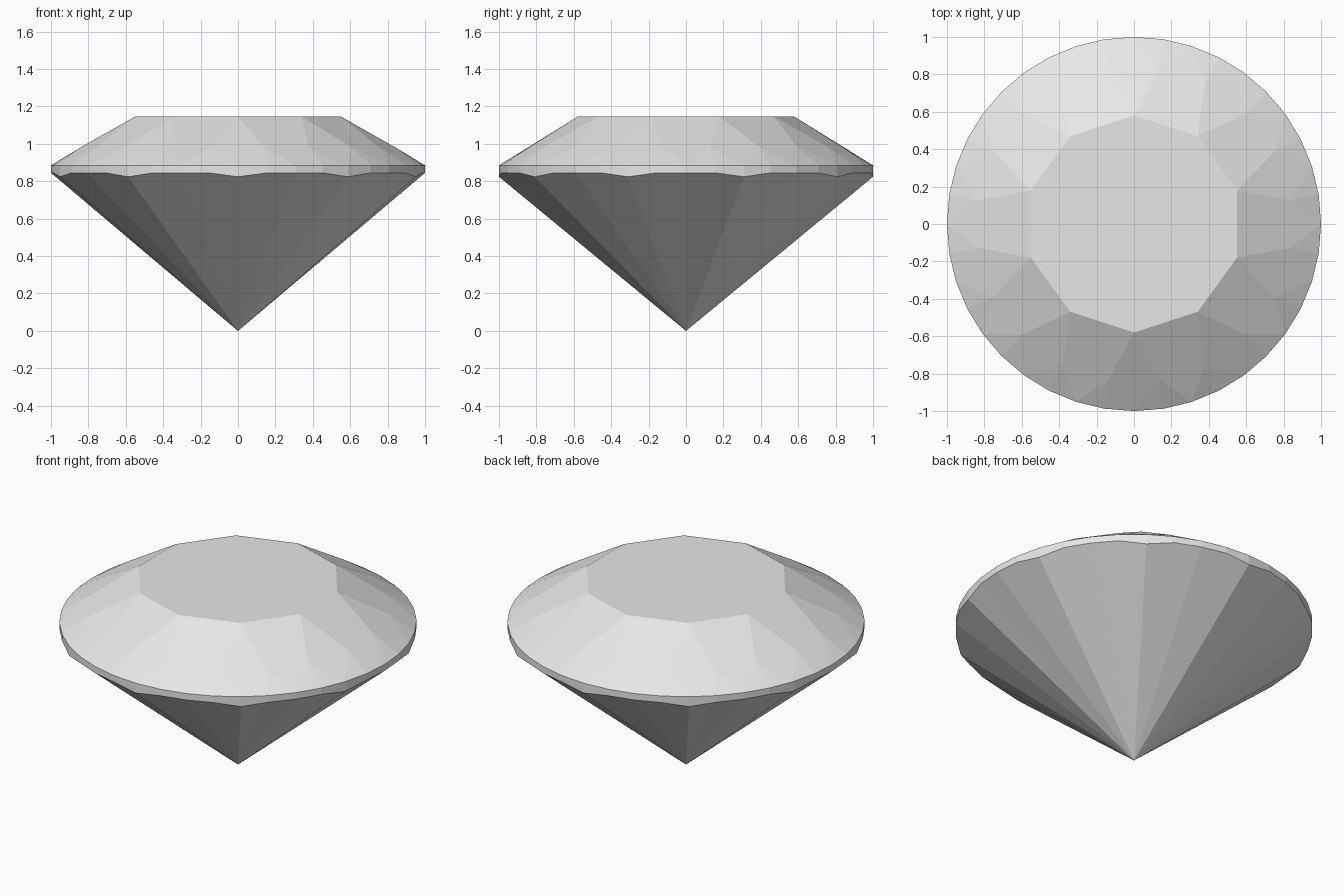
import bpy
import bmesh
from math import radians, sin, cos

cube = bpy.data.objects.get("Cube")
if cube:
    bpy.data.objects.remove(cube, do_unlink=True)

FOLDS = 10            # sides of the flat table
SEGMENTS = FOLDS * 4  # sides of the girdle
STEP = 360 / SEGMENTS
START = 90            # a table corner points along +y

bm = bmesh.new()


def point(radius, angle, z):
    a = radians(START + angle)
    return bm.verts.new((radius * cos(a), radius * sin(a), z))


# Rings of corners: table, crown kinks, girdle top, girdle bottom, tip
table = [point(0.58, i * 4 * STEP, 1.145) for i in range(FOLDS)]
kinks = []
for i in range(FOLDS):
    kinks.append(point(0.846, i * 4 * STEP + 9.4, 0.984))
    kinks.append(point(0.846, (i + 1) * 4 * STEP - 9.4, 0.984))
upper = [point(1, i * STEP, 0.885) for i in range(SEGMENTS)]
lower = [point(1, i * STEP, 0.845 if i % 4 else 0.824) for i in range(SEGMENTS)]
tip = bm.verts.new((0, 0, 0))

# Table
bm.faces.new(table)

for i in range(FOLDS):
    nxt = (i + 1) % FOLDS
    g = i * 4
    before, left, right = kinks[2 * i - 1], kinks[2 * i], kinks[2 * i + 1]
    # Crown: kite below a corner, broad facet below an edge
    bm.faces.new((table[i], before, upper[g], left))
    bm.faces.new((table[i], left, upper[g + 2], right, table[nxt]))
    # Crown: narrow facets along the girdle
    for k, kink in enumerate((left, left, right, right)):
        bm.faces.new((kink, upper[g + k], upper[(g + k + 1) % SEGMENTS]))

# Girdle band and pavilion
for i in range(SEGMENTS):
    j = (i + 1) % SEGMENTS
    bm.faces.new((upper[i], lower[i], lower[j], upper[j]))
    bm.faces.new((lower[i], tip, lower[j]))

bmesh.ops.recalc_face_normals(bm, faces=bm.faces)
mesh = bpy.data.meshes.new("cut_gem")
bm.to_mesh(mesh)
bm.free()

# Plain grey stone
grey = bpy.data.materials.new("light_grey")
grey.use_nodes = True
colour = (0.8, 0.8, 0.8, 1)
grey.diffuse_color = colour
for node in grey.node_tree.nodes:
    if node.type == 'BSDF_PRINCIPLED':
        node.inputs["Base Color"].default_value = colour
mesh.materials.append(grey)

gem = bpy.data.objects.new("cut_gem", mesh)
bpy.context.collection.objects.link(gem)
